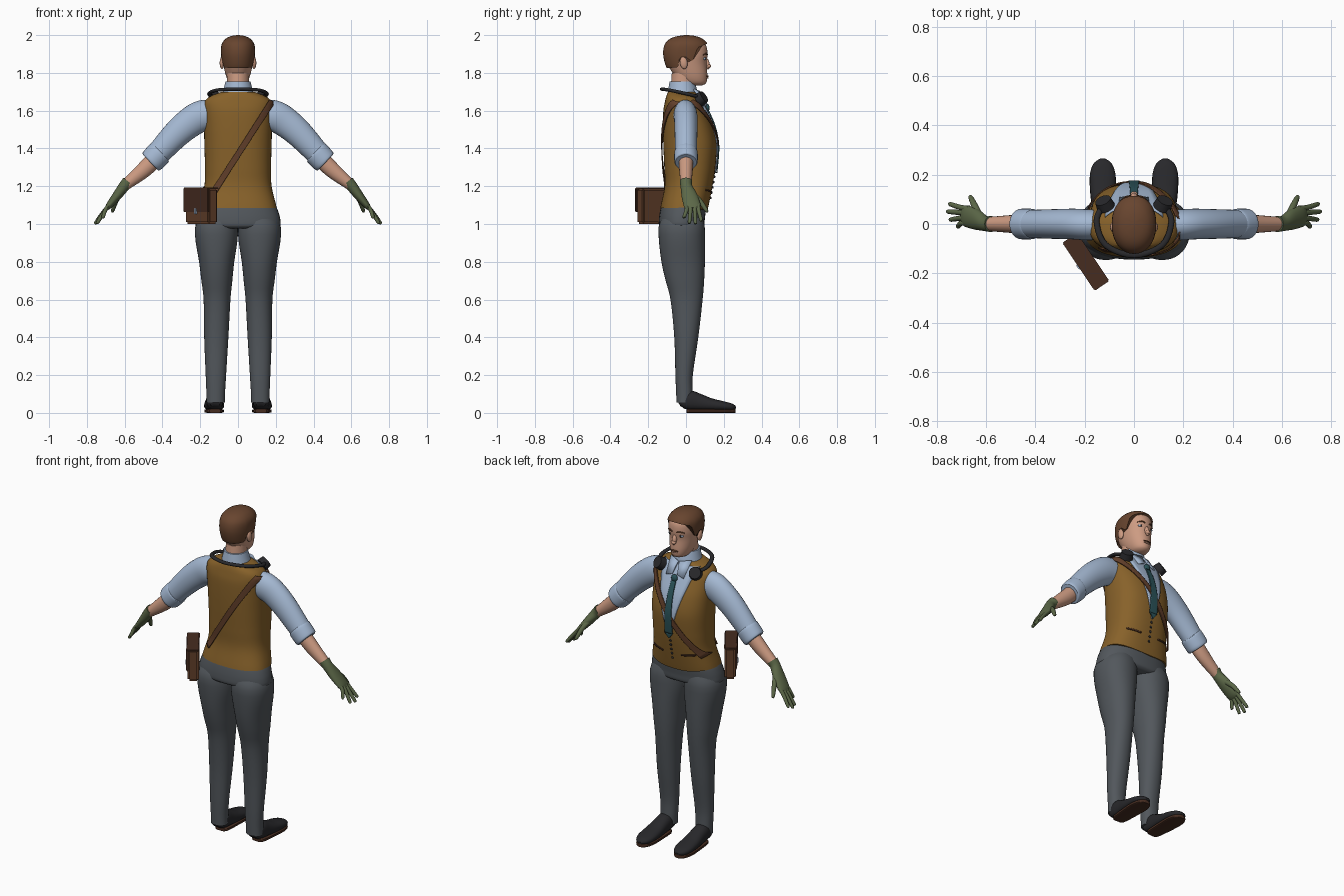
import bpy, bmesh, math
from mathutils import Vector, Matrix

if "Cube" in bpy.data.objects:
    bpy.data.objects.remove(bpy.data.objects["Cube"])


def material(name, rgb):
    lin = [((c / 255 + 0.055) / 1.055) ** 2.4 for c in rgb] + [1]
    m = bpy.data.materials.new(name)
    m.use_nodes = True
    m.diffuse_color = lin
    m.node_tree.nodes["Principled BSDF"].inputs["Base Color"].default_value = lin
    return m


VEST = material("ochre vest", (136, 98, 42))
SHIRT = material("pale blue shirt", (164, 184, 210))
PANTS = material("grey trousers", (82, 87, 92))
SKIN = material("skin", (205, 155, 130))
HAIR = material("brown hair", (104, 69, 47))
GLOVE = material("olive glove", (92, 104, 72))
BLACK = material("black", (40, 40, 43))
LEATHER = material("leather", (98, 63, 42))
DARK = material("dark brown", (70, 44, 32))
TEAL = material("teal tie", (42, 82, 88))
made = []


def finish(name, bm, mat):
    bmesh.ops.recalc_face_normals(bm, faces=bm.faces)
    me = bpy.data.meshes.new(name)
    bm.to_mesh(me)
    bm.free()
    me.materials.append(mat)
    ob = bpy.data.objects.new(name, me)
    bpy.context.collection.objects.link(ob)
    made.append(ob)
    return ob


def smooth(rows, k=6):
    # Catmull-Rom resampling of rows of numbers
    pts = [rows[0]] + list(rows) + [rows[-1]]
    out = []
    for a, b, c, d in zip(pts, pts[1:], pts[2:], pts[3:]):
        for i in range(k):
            t = i / k
            out.append([q + t / 2 * (r - p + t * (2*p - 5*q + 4*r - s + t * (3*(q - r) + s - p)))
                        for p, q, r, s in zip(a, b, c, d)])
    return out + [list(rows[-1])]


def at(prof, z):
    # linear lookup of a profile by its first number
    lo, hi = sorted((prof[0], prof[-1]))
    if z <= lo[0] or z >= hi[0]:
        return lo if z <= lo[0] else hi
    for a, b in zip(prof, prof[1:]):
        if min(a[0], b[0]) <= z <= max(a[0], b[0]) and a[0] != b[0]:
            t = (z - a[0]) / (b[0] - a[0])
            return [p + t * (q - p) for p, q in zip(a, b)]


def spow(v, p):
    return math.copysign(abs(v) ** p, v)


def skin_rings(name, rings, mat):
    bm = bmesh.new()
    vs = [[bm.verts.new(p) for p in r] for r in rings]
    n = len(vs[0])
    for a, b in zip(vs, vs[1:]):
        for i in range(n):
            bm.faces.new((a[i], a[(i + 1) % n], b[(i + 1) % n], b[i]))
    bm.faces.new(vs[0])
    bm.faces.new(vs[-1])
    return finish(name, bm, mat)


def body(name, rows, mat, p=1.0, low=None, n=40, steps=28):
    # upright form; rows are z, back y, front y, half width, centre x
    prof = smooth(rows)
    z0, z1 = rows[0][0], rows[-1][0]
    rings = []
    for j in range(steps + 1):
        ring = []
        for i in range(n):
            a = 2 * math.pi * i / n
            zl = low(math.sin(a)) if low else z0
            z = zl + (z1 - zl) * j / steps
            _, bk, fr, rx, cx = at(prof, z)
            ring.append((cx + rx * spow(math.cos(a), p),
                         (bk + fr) / 2 + (fr - bk) / 2 * spow(math.sin(a), p), z))
        rings.append(ring)
    return skin_rings(name, rings, mat)


def tube(name, rows, mat, side=(0, 1, 0), p=1.0, n=20, s=1, k=5):
    # limb along a path; rows are x, y, z, depth radius, radius along side
    rows = smooth([(s * r[0], *r[1:]) for r in rows], k)
    cs = [Vector(r[:3]) for r in rows]
    rings = []
    for i, r in enumerate(rows):
        t = (cs[min(i + 1, len(cs) - 1)] - cs[max(i - 1, 0)]).normalized()
        u = Vector(side)
        u = (u - t * u.dot(t)).normalized()
        v = t.cross(u)
        rings.append([cs[i] + u * r[4] * spow(math.cos(a), p) + v * r[3] * spow(math.sin(a), p)
                      for a in (2 * math.pi * m / n for m in range(n))])
    return skin_rings(name, rings, mat)


def ball(name, loc, size, mat, tilt=0):
    bm = bmesh.new()
    bmesh.ops.create_uvsphere(bm, u_segments=20, v_segments=12, radius=1, matrix=Matrix.Translation(loc)
                              @ Matrix.Rotation(tilt, 4, "X") @ Matrix.Diagonal((*size, 1)))
    return finish(name, bm, mat)


def block(name, matrix, size, mat, bevel=0.006):
    bm = bmesh.new()
    bmesh.ops.create_cube(bm, size=1, matrix=matrix @ Matrix.Diagonal((*size, 1)))
    bmesh.ops.bevel(bm, geom=bm.edges[:], offset=bevel, segments=2, affect="EDGES")
    return finish(name, bm, mat)


# torso in the vest, hem dipping at the front
TORSO = [(1.05, -.138, .108, .206, 0), (1.09, -.135, .118, .204, 0), (1.2, -.113, .14, .178, 0),
         (1.3, -.115, .155, .175, 0), (1.42, -.12, .162, .178, 0), (1.52, -.122, .142, .18, 0),
         (1.6, -.12, .108, .181, 0), (1.645, -.112, .085, .178, 0), (1.675, -.105, .068, .15, 0),
         (1.7, -.095, .05, .085, 0)]
body("vest", TORSO, VEST, p=.82, low=lambda s: 1.086 - .022 * max(0, s) ** 3, n=64, steps=40)
TP = smooth(TORSO)


def on_torso(x, z, off, front=1):
    _, bk, fr, rx, _ = at(TP, z)
    x = max(-rx, min(rx, x))
    y = (1 - abs(x / rx) ** (2 / .82)) ** .41
    return Vector((x * (1 + off / .18), (bk + fr) / 2 + front * ((fr - bk) / 2 * y + off), z))


def patch(name, edge, mat, off=.004, front=1, rows=30, cols=8):
    # thin plate on the torso; edge(t) gives the two (x, z) ends of a row
    bm = bmesh.new()
    grid = []
    for j in range(rows + 1):
        (xa, za), (xb, zb) = edge(j / rows)
        grid.append([bm.verts.new(on_torso(xa + (xb - xa) * i / cols, za + (zb - za) * i / cols, off, front))
                     for i in range(cols + 1)])
    for a, b in zip(grid, grid[1:]):
        for i in range(cols):
            bm.faces.new((a[i], a[i + 1], b[i + 1], b[i]))
    ob = finish(name, bm, mat)
    mod = ob.modifiers.new("thickness", "SOLIDIFY")
    mod.thickness, mod.offset = .006, 0
    return ob


def wedge(z0, z1, w0, w1):
    def edge(t):
        z, w = z0 + (z1 - z0) * t, w0 + (w1 - w0) * t
        return (-w, z), (w, z)
    return edge


def band(x0, z0, x1, z1, half):
    d = Vector((x1 - x0, z1 - z0)).normalized() * half

    def edge(t):
        x, z = x0 + (x1 - x0) * t, z0 + (z1 - z0) * t
        return (x + d.y, z - d.x), (x - d.y, z + d.x)
    return edge


# shirt front, tie, buttons, pockets, shoulder strap
patch("shirt_front", wedge(1.27, 1.685, .003, .115), SHIRT)
patch("tie", wedge(1.3, 1.6, .024, .014), TEAL, off=.011)
patch("tie_tip", wedge(1.27, 1.3, .002, .024), TEAL, off=.011, rows=4)
ball("tie_knot", on_torso(0, 1.615, .01), (.02, .014, .022), TEAL)
for i in range(5):
    ball("vest_button", on_torso(0, 1.25 - .028 * i, .002), (.007, .005, .007), BLACK)
for s in (1, -1):
    patch("pocket_welt", band(s * .06, 1.17, s * .14, 1.18, .004), DARK, off=.002, rows=10, cols=2)
patch("strap_front", band(.172, 1.65, -.172, 1.17, .015), LEATHER, off=.009)
patch("strap_back", band(.172, 1.65, -.125, 1.165, .015), LEATHER, off=.009, front=-1)

# neck, collar and head
body("neck", [(1.66, -.085, .05, .06, 0), (1.8, -.075, .05, .058, 0)], SKIN)
body("collar", [(1.655, -.102, .068, .092, 0), (1.71, -.094, .058, .077, 0), (1.755, -.087, .046, .066, 0)],
     SHIRT)
body("head", [(1.732, .03, .08, .02, 0), (1.745, -.02, .106, .045, 0), (1.785, -.06, .113, .064, 0),
              (1.85, -.1, .109, .078, 0), (1.9, -.11, .114, .083, 0), (1.95, -.1, .104, .078, 0),
              (1.985, -.06, .06, .05, 0)], SKIN, p=.94)
HAIRLINE = [(-1, 1.825), (-.4, 1.83), (-.25, 1.885), (.05, 1.885), (.15, 1.86), (.3, 1.87), (.5, 1.935), (1, 1.955)]
body("hair", [(1.8, -.085, .1, .075, 0), (1.84, -.108, .115, .084, 0), (1.9, -.121, .119, .09, 0),
              (1.95, -.113, .116, .087, 0), (1.98, -.085, .088, .066, 0), (1.995, -.045, .05, .036, 0),
              (2.0, -.008, .012, .006, 0)], HAIR, p=.94, low=lambda s: at(HAIRLINE, s)[1], n=64)
ball("nose", (0, .111, 1.85), (.014, .014, .032), SKIN, tilt=.25)
ball("nose_tip", (0, .12, 1.836), (.015, .013, .011), SKIN)
ball("upper_lip", (0, .112, 1.782), (.024, .008, .005), LEATHER)
ball("lower_lip", (0, .111, 1.774), (.02, .008, .005), SKIN)
for s in (1, -1):
    ball("eye", (s * .034, .096, 1.876), (.016, .009, .008), SHIRT)
    ball("iris", (s * .034, .102, 1.876), (.007, .005, .007), BLACK)
    tube("eyebrow", [(.014, .112, 1.896, .004, .004), (.034, .109, 1.902, .004, .005),
                     (.056, .092, 1.895, .002, .003)], HAIR, side=(0, 0, 1), n=8, s=s)
    ball("ear", (s * .085, -.012, 1.853), (.012, .02, .033), SKIN, tilt=.15)
    # folded collar tips
    bm = bmesh.new()
    bm.faces.new([bm.verts.new((s * x, y, z)) for x, y, z in
                  ((.004, .072, 1.705), (.018, .112, 1.64), (.058, .11, 1.625), (.07, .045, 1.715))])
    tip = finish("collar_tip", bm, SHIRT)
    tip.modifiers.new("thickness", "SOLIDIFY").thickness = .008

# headphones resting round the neck
half = [(.128, .07, 1.672), (.152, .01, 1.688), (.115, -.085, 1.708)]
ring = half + [(0, -.127, 1.714)] + [(-x, y, z) for x, y, z in reversed(half)]
tube("headphone_band", [(*c, .012, .009) for c in ring], BLACK, side=(0, 0, 1), n=12)
for s in (1, -1):
    bm = bmesh.new()
    rot = Vector((s * .35, .75, .5)).to_track_quat("Z", "Y").to_matrix().to_4x4()
    bmesh.ops.create_cone(bm, cap_ends=True, segments=28, radius1=.038, radius2=.033, depth=.036,
                          matrix=Matrix.Translation((s * .12, .082, 1.665)) @ rot)
    finish("headphone_cup", bm, BLACK)

# trousers, shoes, arms and gloves
body("trouser_hips", [(.975, -.12, .075, .18, 0), (.99, -.142, .095, .222, 0), (1.03, -.143, .1, .223, 0),
                      (1.08, -.135, .106, .208, 0), (1.11, -.125, .105, .19, 0)], PANTS, p=.88)
for s in (1, -1):
    body("trouser_leg", [(.055, -.05, .03, .048, s * .118), (.1, -.052, .036, .049, s * .118),
                         (.2, -.056, .036, .054, s * .117), (.4, -.062, .065, .064, s * .115),
                         (.6, -.082, .088, .071, s * .111), (.7, -.108, .096, .082, s * .112),
                         (.8, -.13, .1, .093, s * .113), (.92, -.144, .1, .112, s * .114),
                         (1.0, -.143, .098, .111, s * .113), (1.05, -.11, .08, .09, s * .1)], PANTS, p=.93)
    tube("shoe", [(.122, -.036, .047, .014, .025), (.122, -.02, .055, .035, .04), (.123, .02, .065, .052, .045),
                  (.124, .07, .056, .045, .047), (.126, .13, .044, .034, .052), (.127, .2, .036, .025, .052),
                  (.127, .245, .03, .018, .037), (.127, .264, .026, .006, .012)], BLACK, side=(1, 0, 0), p=.85, s=s)
    tube("shoe_sole", [(.122, .004, .01, .01, .03), (.123, .03, .01, .01, .042), (.126, .13, .01, .01, .05),
                       (.127, .2, .01, .01, .051), (.127, .245, .01, .01, .037), (.127, .262, .01, .01, .014)],
         DARK, side=(1, 0, 0), p=.4, s=s)
    tube("sleeve", [(.13, -.005, 1.575, .08, .06), (.19, -.003, 1.572, .083, .063), (.25, 0, 1.54, .08, .062),
                    (.33, 0, 1.472, .073, .06), (.45, 0, 1.342, .06, .056)], SHIRT, s=s, n=28)
    tube("rolled_cuff", [(.41, 0, 1.382, .062, .058), (.418, 0, 1.374, .068, .062), (.455, 0, 1.335, .066, .062),
                         (.464, 0, 1.326, .058, .056)], SHIRT, s=s, n=28)
    tube("forearm", [(.43, 0, 1.355, .044, .04), (.5, 0, 1.285, .042, .036), (.61, 0, 1.195, .026, .027)],
         SKIN, s=s)
    tube("glove_palm", [(.582, 0, 1.226, .031, .033), (.605, .002, 1.197, .029, .031),
                        (.64, .018, 1.15, .025, .042), (.68, .032, 1.1, .018, .044),
                        (.697, .034, 1.08, .01, .038)], GLOVE, s=s)
    for y0, tip in ((.064, (.744, .08, 1.022)), (.044, (.752, .05, 1.008)),
                    (.022, (.742, .018, 1.01)), (.002, (.714, -.01, 1.038))):
        tube("glove_finger", [(.67, y0, 1.11, .011, .012), (.7, y0 + .002, 1.078, .011, .011),
                              (*tip, .009, .009), (tip[0] + .003, tip[1], tip[2] - .006, .003, .003)],
             GLOVE, s=s, n=12)
    tube("glove_thumb", [(.622, .02, 1.168, .016, .016), (.645, .07, 1.125, .014, .014),
                         (.662, .106, 1.075, .01, .01), (.665, .114, 1.062, .004, .004)],
         GLOVE, s=s, n=12, side=(1, 0, 0))

# satchel: local x is its length, local -y faces away from the body
bag = Matrix.Translation((-.193, -.152, 1.095)) @ Matrix.Rotation(math.radians(-56), 4, "Z")
block("satchel", bag, (.225, .062, .19), LEATHER, .01)
block("satchel_flap", bag @ Matrix.Translation((0, -.033, .033)), (.235, .012, .13), DARK, .004)
block("satchel_lid", bag @ Matrix.Translation((0, -.002, .094)), (.235, .07, .01), DARK, .004)
block("satchel_buckle", bag @ Matrix.Translation((0, -.04, -.028)), (.02, .008, .03), SHIRT, .002)

bpy.ops.object.select_all(action="DESELECT")
for ob in made:
    ob.select_set(True)
bpy.context.view_layer.objects.active = made[0]
bpy.ops.object.shade_smooth_by_angle(angle=math.radians(40))
